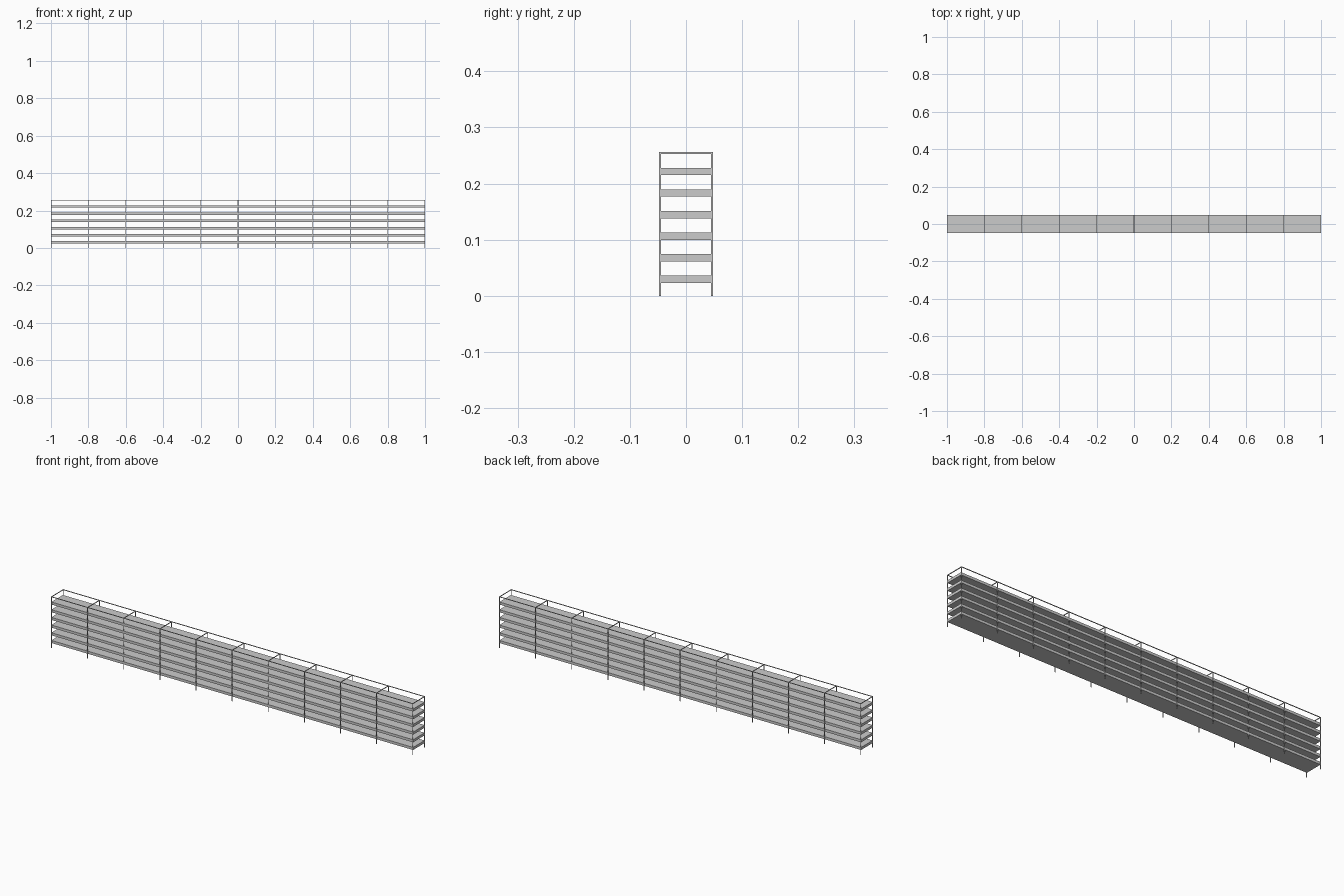
import bpy, bmesh
from mathutils import Matrix, Vector

if "Cube" in bpy.data.objects:
    bpy.data.objects.remove(bpy.data.objects["Cube"])

LENGTH, DEPTH, HEIGHT = 2.0, 0.096, 0.256
BAR = 0.003            # thickness of the frame bars
BAYS, SHELVES = 10, 6


def boxes(name, items):
    """One object from a list of (centre, size) boxes."""
    bm = bmesh.new()
    for centre, size in items:
        m = Matrix.Translation(Vector(centre)) @ Matrix.Diagonal((*size, 1))
        bmesh.ops.create_cube(bm, size=1, matrix=m)
    mesh = bpy.data.meshes.new(name)
    bm.to_mesh(mesh)
    bm.free()
    obj = bpy.data.objects.new(name, mesh)
    bpy.context.collection.objects.link(obj)
    return obj


edge_y = (DEPTH - BAR) / 2
xs = [-(LENGTH - BAR) / 2 + i * (LENGTH - BAR) / BAYS for i in range(BAYS + 1)]
rail_z = HEIGHT - BAR / 2

# Upright posts, front and back
boxes("posts", [((x, s * edge_y, HEIGHT / 2), (BAR, BAR, HEIGHT))
                for x in xs for s in (-1, 1)])

# Long top rails between the posts
bay = (LENGTH - BAR) / BAYS
boxes("top_rails", [((x + bay / 2, s * edge_y, rail_z), (bay - BAR, BAR, BAR))
                    for x in xs[:-1] for s in (-1, 1)])

# Top cross bars joining front and back posts
boxes("cross_bars", [((x, 0, rail_z), (BAR, DEPTH - 2 * BAR, BAR)) for x in xs])

# Solid shelf boards held between the post rows
for i in range(SHELVES):
    boxes(f"shelf_{i + 1}", [((0, 0, 0.0295 + i * 0.0384),
                              (LENGTH, DEPTH - 2 * BAR + 0.001, 0.013))])
